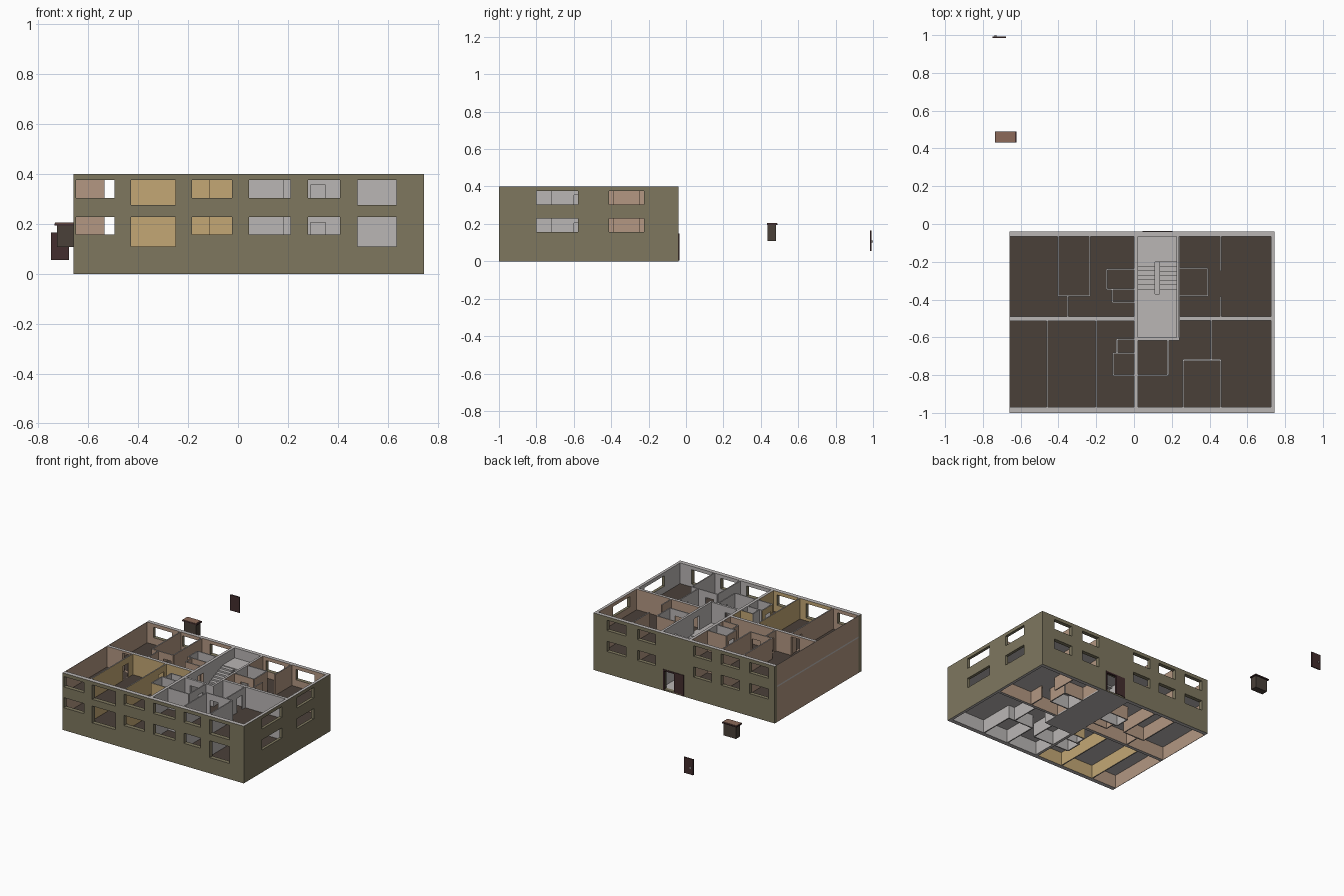
import bpy, bmesh

if "Cube" in bpy.data.objects:
    bpy.data.objects.remove(bpy.data.objects["Cube"])

# ---- palette (sRGB hex -> linear) ----
PALETTE = [("olive_render", 0x7E775F), ("light_grey", 0xBAB6B5), ("pink_plaster", 0xB39782),
           ("yellow_plaster", 0xC3A775), ("dark_floor", 0x4A4039), ("maroon", 0x432D2E),
           ("terracotta", 0x8C6A5A)]
OLIVE, GREY, PINK, YELLOW, FLOOR, MAROON, TERRA = range(7)
MATS = []
for name, h in PALETTE:
    m = bpy.data.materials.new(name)
    c = [((h >> s) & 255) / 255 for s in (16, 8, 0)]
    m.diffuse_color = [(v / 12.92 if v < 0.04045 else ((v + 0.055) / 1.055) ** 2.4) for v in c] + [1]
    m.use_nodes = True
    m.node_tree.nodes["Principled BSDF"].inputs["Base Color"].default_value = m.diffuse_color
    MATS.append(m)

# ---- building limits ----
X0, X1, Y0, Y1, TOP = -0.66, 0.745, -1.0, -0.04, 0.4
CUT_X = (-0.46, -0.20, 0.01, 0.232, 0.46)
CUT_Y = (-0.80, -0.61, -0.50, -0.38, -0.24)
BATHS = [(-0.145, 0.0, -0.345, -0.24), (0.24, 0.39, -0.38, -0.235), (-0.11, 0.0, -0.80, -0.61)]


def zone(x, y):
    """Plaster colour of the room at a point."""
    if not (X0 < x < X1 and Y0 < y < Y1):
        return PINK if x <= X0 else OLIVE
    if 0.01 < x < 0.232 and y > -0.607:
        return GREY
    if any(a < x < b and c < y < d for a, b, c, d in BATHS):
        return GREY
    if y > -0.5 or x < -0.46:
        return PINK
    return YELLOW if x < 0.01 else GREY


def finish(bm, name):
    me = bpy.data.meshes.new(name)
    bm.to_mesh(me)
    bm.free()
    for m in MATS:
        me.materials.append(m)
    ob = bpy.data.objects.new(name, me)
    bpy.context.collection.objects.link(ob)
    return ob


def add_box(bm, x0, x1, y0, y1, z0, z1, mat, top=None):
    vs = [bm.verts.new((x, y, z)) for z in (z0, z1) for x, y in ((x0, y0), (x1, y0), (x1, y1), (x0, y1))]
    for q in ((3, 2, 1, 0), (4, 5, 6, 7), (0, 1, 5, 4), (1, 2, 6, 5), (2, 3, 7, 6), (3, 0, 4, 7)):
        f = bm.faces.new([vs[i] for i in q])
        f.material_index = top if (top is not None and q[0] == 4) else mat


def box(name, *dims, mat, top=None):
    bm = bmesh.new()
    add_box(bm, *dims, mat, top)
    return finish(bm, name)


def wall(name, axis, a0, a1, b0, b1, holes=(), z0=0.0, z1=TOP, reveal=None):
    """Wall along axis with rectangular openings; each face takes the colour of the room it looks at."""
    cuts = [c for c in (CUT_X if axis == "x" else CUT_Y) if a0 < c < a1]
    al = sorted({a0, a1, *cuts, *(v for h in holes for v in h[:2])})
    zl = sorted({z0, z1, *(v for h in holes for v in h[2:])})

    def solid(i, k):
        if not (0 <= i < len(al) - 1 and 0 <= k < len(zl) - 1):
            return False
        a, z = (al[i] + al[i + 1]) / 2, (zl[k] + zl[k + 1]) / 2
        return not any(h[0] < a < h[1] and h[2] < z < h[3] for h in holes)

    bm = bmesh.new()

    def quad(pts, mat):
        f = bm.faces.new([bm.verts.new((a, b, z) if axis == "x" else (b, a, z)) for a, b, z in pts])
        f.material_index = mat

    def colour(a, b):
        return zone(a, b) if axis == "x" else zone(b, a)

    for i in range(len(al) - 1):
        for k in range(len(zl) - 1):
            if not solid(i, k):
                continue
            p, q, r, s = al[i], al[i + 1], zl[k], zl[k + 1]
            m = (p + q) / 2
            quad([(p, b0, r), (q, b0, r), (q, b0, s), (p, b0, s)], colour(m, b0 - 0.012))
            quad([(p, b1, r), (p, b1, s), (q, b1, s), (q, b1, r)], colour(m, b1 + 0.012))
            edge = colour(m, b0 - 0.012) if reveal is None else reveal
            if not solid(i - 1, k):
                quad([(p, b0, r), (p, b0, s), (p, b1, s), (p, b1, r)], edge)
            if not solid(i + 1, k):
                quad([(q, b0, r), (q, b1, r), (q, b1, s), (q, b0, s)], edge)
            if not solid(i, k - 1):
                quad([(p, b0, r), (p, b1, r), (q, b1, r), (q, b0, r)], GREY if r == z0 else edge)
            if not solid(i, k + 1):
                quad([(p, b0, s), (q, b0, s), (q, b1, s), (p, b1, s)], GREY if s == z1 else edge)
    bmesh.ops.remove_doubles(bm, verts=bm.verts, dist=1e-5)
    bmesh.ops.recalc_face_normals(bm, faces=bm.faces)
    return finish(bm, name)


def windows(spans):
    """Window openings on both storeys; tall ones have lower sills."""
    return [h for a, b, tall in spans for h in
            ((a, b, 0.11 if tall else 0.157, 0.228), (a, b, 0.275 if tall else 0.303, 0.376))]


# ---- outer walls ----
wall("front_wall", "x", X0, X1, Y0, -0.97, windows(
    [(-0.65, -0.495, 0), (-0.43, -0.25, 1), (-0.185, -0.025, 0), (0.045, 0.21, 0),
     (0.28, 0.41, 0), (0.48, 0.635, 1)]), reveal=OLIVE)
wall("back_wall", "x", X0, X1, -0.067, Y1, windows(
    [(-0.61, -0.465, 0), (-0.385, -0.245, 0), (-0.17, -0.03, 0), (0.265, 0.405, 0),
     (0.495, 0.64, 0)]) + [(0.05, 0.2, 0.01, 0.145)], reveal=OLIVE)
wall("right_wall", "y", -0.97, -0.067, 0.725, X1, windows(
    [(-0.798, -0.577, 0), (-0.413, -0.225, 0)]), reveal=OLIVE)
for n, (a, b) in {"lower": (0.0, 0.245), "upper": (0.255, TOP)}.items():
    wall("left_party_wall_" + n, "y", -0.97, -0.067, X0, -0.657, z0=a, z1=b, reveal=PINK)


# ---- inner walls: axis, start, end, position, thickness, optional door start ----
T = 0.008
INNER = [
    ("x", 0.24, 0.725, -0.5, 0.02, None), ("y", -0.97, -0.067, 0.01, 0.02, -0.47),
    ("y", -0.61, -0.067, 0.232, 0.015, -0.47), ("x", 0.02, 0.24, -0.608, 0.015, 0.06),
    # back left flat
    ("y", -0.38, -0.067, -0.40, T, None), ("y", -0.38, -0.067, -0.235, T, None),
    ("x", -0.40, -0.235, -0.38, T, -0.31), ("y", -0.49, -0.38, -0.35, T, -0.47),
    ("x", -0.145, 0.0, -0.24, T, None), ("x", -0.145, 0.0, -0.345, T, None),
    ("y", -0.345, -0.24, -0.145, T, -0.325), ("y", -0.415, -0.345, -0.115, T, None),
    ("x", -0.115, 0.0, -0.415, T, -0.09),
    # back right flat
    ("x", 0.24, 0.39, -0.235, T, None), ("x", 0.24, 0.39, -0.38, T, 0.29),
    ("y", -0.38, -0.235, 0.39, T, None), ("y", -0.25, -0.067, 0.46, T, None),
    ("y", -0.49, -0.385, 0.46, T, None),
    # front left flat
    ("y", -0.97, -0.51, -0.46, T, -0.62), ("y", -0.97, -0.51, -0.20, T, -0.60),
    ("y", -0.685, -0.61, -0.09, T, None), ("x", -0.09, 0.0, -0.61, T, None),
    ("x", -0.11, 0.0, -0.685, T, None), ("y", -0.80, -0.685, -0.11, T, -0.78),
    ("x", -0.11, 0.0, -0.80, T, None),
    # front right flat
    ("x", 0.02, 0.18, -0.80, T, None), ("y", -0.80, -0.615, 0.18, T, -0.71),
    ("y", -0.72, -0.51, 0.41, T, -0.60), ("x", 0.26, 0.46, -0.72, T, 0.29),
    ("y", -0.97, -0.72, 0.26, T, None), ("y", -0.97, -0.72, 0.46, T, None),
]
for i, (axis, a, b, pos, t, door) in enumerate(INNER):
    holes = [] if door is None else [(door, door + 0.06, z, z + 0.1) for z in (0.105, 0.255)]
    wall(f"inner_wall_{i + 1}", axis, a, b, pos - t / 2, pos + t / 2, holes)
wall("middle_wall_left", "x", -0.657, 0.0, -0.513, -0.49,
     [(-0.535, -0.47, 0.105, 0.235), (-0.535, -0.47, 0.255, 0.385)])

# ---- floor slabs around the stair hall ----
for n, z in (("lower", 0.105), ("upper", 0.255)):
    bm = bmesh.new()
    xl = -0.657 if n == "lower" else X0
    for r in ((xl, 0.0, -0.97, -0.067), (0.24, 0.725, -0.97, -0.067), (0.0, 0.24, -0.97, -0.615)):
        add_box(bm, *r, z - 0.01, z, GREY, FLOOR)
    finish(bm, n + "_floor_slab")
    box(n + "_hall_floor", 0.02, 0.225, -0.6, -0.37, z - 0.01, z, mat=GREY)
box("ground_hall_floor", 0.0, 0.24, -0.615, -0.067, 0.0, 0.01, mat=GREY)


# ---- stairs and half landings ----
def flight(name, x0, x1, za, zb, n=7):
    """Steps from za at the hall floor (y -0.37) to zb at the landing (y -0.20)."""
    bm = bmesh.new()
    d = 0.17 / n
    for i in range(n):
        z = za + (zb - za) * (i + 0.5) / n
        add_box(bm, x0, x1, -0.37 + i * d, -0.37 + (i + 1) * d, z - 0.016, z, GREY)
    finish(bm, name)


flight("entry_flight", 0.135, 0.225, 0.105, 0.01)
for n, z in (("lower", 0.18), ("upper", 0.33)):
    box(n + "_landing", 0.02, 0.225, -0.2, -0.067, z - 0.01, z, mat=GREY)
    flight(n + "_left_flight", 0.02, 0.11, z - 0.075, z)
flight("lower_right_flight", 0.135, 0.225, 0.255, 0.18)

# ---- entrance door: frame with one closed leaf ----
bm = bmesh.new()
for r in ((0.045, 0.055, 0.005, 0.15), (0.195, 0.205, 0.005, 0.15), (0.055, 0.195, 0.14, 0.15),
          (0.055, 0.115, 0.01, 0.14), (0.115, 0.12, 0.01, 0.14)):
    add_box(bm, r[0], r[1], -0.05, -0.036, r[2], r[3], MAROON)
finish(bm, "entrance_door")

# ---- loose cabinet behind the house ----
box("cabinet_body", -0.725, -0.63, 0.435, 0.482, 0.108, 0.195, mat=FLOOR)
box("cabinet_rim", -0.735, -0.622, 0.432, 0.49, 0.194, 0.202, mat=MAROON)
box("cabinet_top", -0.733, -0.63, 0.433, 0.487, 0.202, 0.205, mat=TERRA)

# ---- loose door leaf with handle ----
box("loose_door_leaf", -0.75, -0.678, 0.985, 0.993, 0.055, 0.165, mat=MAROON)
box("loose_door_handle", -0.738, -0.728, 0.993, 1.0, 0.1, 0.11, mat=GREY)
